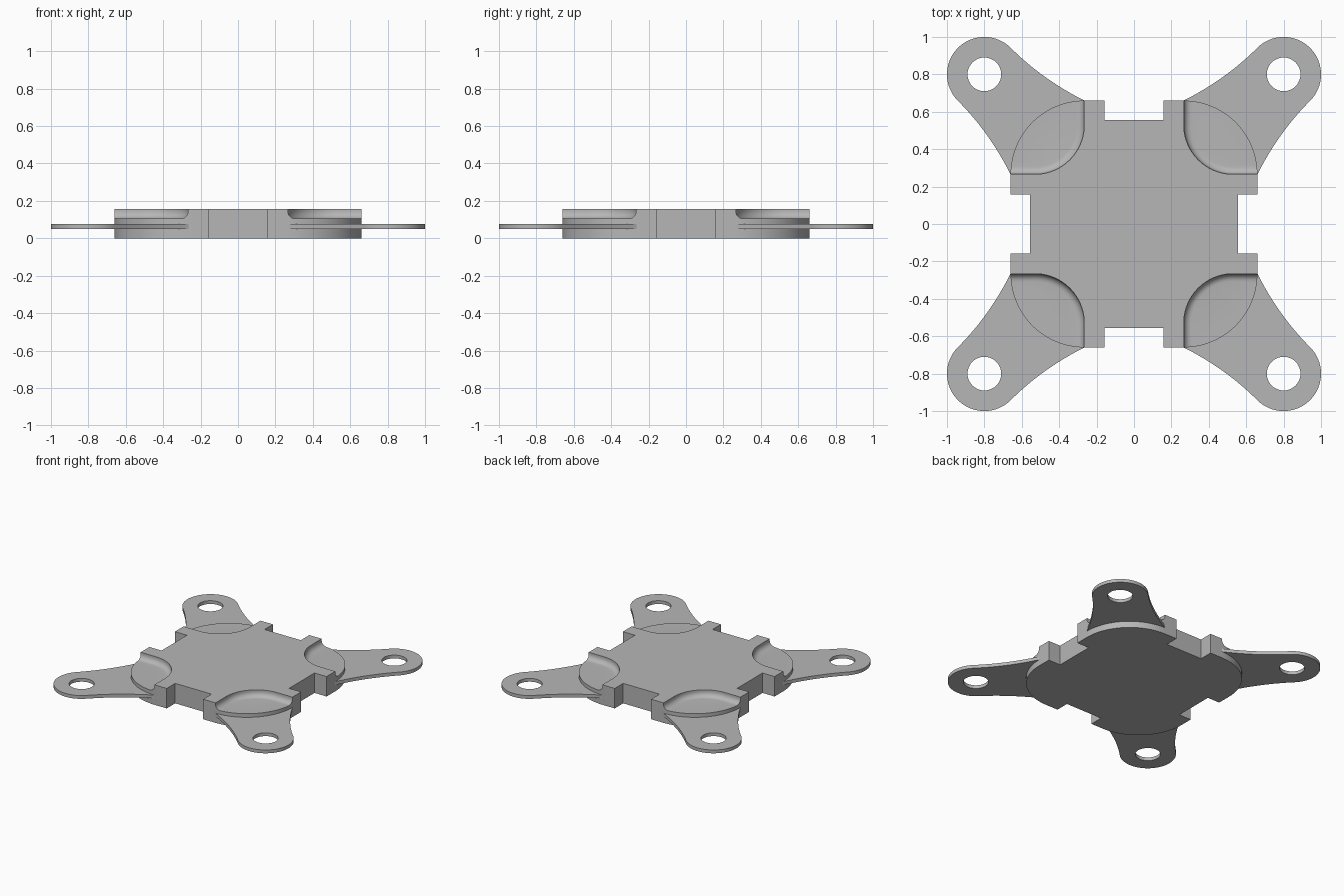
import bpy, bmesh
from math import cos, sin, pi, sqrt

old = bpy.data.objects.get("Cube")
if old:
    bpy.data.objects.remove(old, do_unlink=True)

GREY = (0.47, 0.47, 0.47, 1.0)
mat = bpy.data.materials.new("plain grey")
mat.use_nodes = True
mat.diffuse_color = GREY
mat.node_tree.nodes["Principled BSDF"].inputs["Base Color"].default_value = GREY

HEIGHT, FLOOR, FILLET = 0.157, 0.105, 0.04      # body top, pocket floor, floor fillet
EDGE, NEAR, NOTCH, RECESS = 0.66, 0.265, 0.158, 0.555
HOLE_AT, ARM_R, HOLE_R = 0.8, 0.2, 0.09


def arc(cx, cy, r, a0, a1, n):
    return [(cx + r * cos(a0 + (a1 - a0) * i / n), cy + r * sin(a0 + (a1 - a0) * i / n))
            for i in range(n + 1)]


def turn(points, k):
    """Rotate 2D points by k quarter turns about the origin."""
    for _ in range(k):
        points = [(-y, x) for x, y in points]
    return points


def loft(bm, rings):
    """Closed solid through (points, z) rings of equal length."""
    loops = [[bm.verts.new((x, y, z)) for x, y in pts] for pts, z in rings]
    for low, high in zip(loops, loops[1:]):
        for i in range(len(low)):
            j = (i + 1) % len(low)
            bm.faces.new((low[i], low[j], high[j], high[i]))
    bm.faces.new(loops[0][::-1])
    bm.faces.new(loops[-1])


def finish(bm, name):
    bmesh.ops.recalc_face_normals(bm, faces=bm.faces[:])
    mesh = bpy.data.meshes.new(name)
    bm.to_mesh(mesh)
    bm.free()
    mesh.materials.append(mat)
    obj = bpy.data.objects.new(name, mesh)
    bpy.context.collection.objects.link(obj)
    return obj


def smooth(obj):
    bpy.ops.object.select_all(action="DESELECT")
    obj.select_set(True)
    bpy.context.view_layer.objects.active = obj
    bpy.ops.object.shade_smooth_by_angle(angle=pi / 6)


# Body: notched square with rounded corners
quarter = [(RECESS, NOTCH), (EDGE, NOTCH)]
quarter += arc(NEAR, NEAR, EDGE - NEAR, 0, pi / 2, 32)
quarter += [(NOTCH, EDGE), (NOTCH, RECESS)]
outline = [p for k in range(4) for p in turn(quarter, k)]
bm = bmesh.new()
loft(bm, [(outline, 0), (outline, HEIGHT)])
body = finish(bm, "body")


# Corner pockets with a filleted floor, cut from the body
def pocket(d):
    side, centre, far = NEAR + 0.001 + d, 0.53, 0.9
    curve = arc(centre, centre, centre - side, pi, 1.5 * pi, 24)
    return [(side, far)] + curve + [(far, side), (far, far)]


levels = []
for i in range(7):
    a = pi / 2 * i / 6
    levels.append((FILLET * (1 - sin(a)), FLOOR + FILLET * (1 - cos(a))))
levels.append((0, HEIGHT + 0.05))
bm = bmesh.new()
for k in range(4):
    loft(bm, [(turn(pocket(d), k), z) for d, z in levels])
cutter = finish(bm, "pocket_cutter")
cutter.hide_render = True
cut = body.modifiers.new("pockets", "BOOLEAN")
cut.operation, cut.solver, cut.object = "DIFFERENCE", "EXACT", cutter
bpy.context.view_layer.objects.active = body
bpy.ops.object.modifier_apply(modifier=cut.name)
bpy.data.objects.remove(cutter, do_unlink=True)
smooth(body)

# Arms: flared flat plates with a screw hole
tip = ARM_R / sqrt(2)
start, bend, end = (NEAR, EDGE), (0.489, 0.772), (HOLE_AT - tip, HOLE_AT + tip)
flare = []
for i in range(16):
    t = i / 16
    flare.append(tuple((1 - t) ** 2 * a + 2 * t * (1 - t) * b + t * t * c
                       for a, b, c in zip(start, bend, end)))
arm = flare + arc(HOLE_AT, HOLE_AT, ARM_R, 0.75 * pi, -0.25 * pi, 40)
arm += [(y, x) for x, y in reversed(flare)]
hole = arc(HOLE_AT, HOLE_AT, HOLE_R, 0, 2 * pi, 40)[:-1]

names = ("back_left_arm", "back_right_arm", "front_right_arm", "front_left_arm")
for k, name in enumerate(names):
    bm = bmesh.new()
    edges = []
    for loop in (arm, hole):
        vs = [bm.verts.new((x, y, 0.05)) for x, y in turn(loop, k)]
        edges += [bm.edges.new((vs[i - 1], vs[i])) for i in range(len(vs))]
    bmesh.ops.triangle_fill(bm, edges=edges, use_beauty=True)
    top = bmesh.ops.extrude_face_region(bm, geom=bm.faces[:], use_keep_orig=True)["geom"]
    bmesh.ops.translate(bm, vec=(0, 0, 0.026),
                        verts=[g for g in top if isinstance(g, bmesh.types.BMVert)])
    smooth(finish(bm, name))
